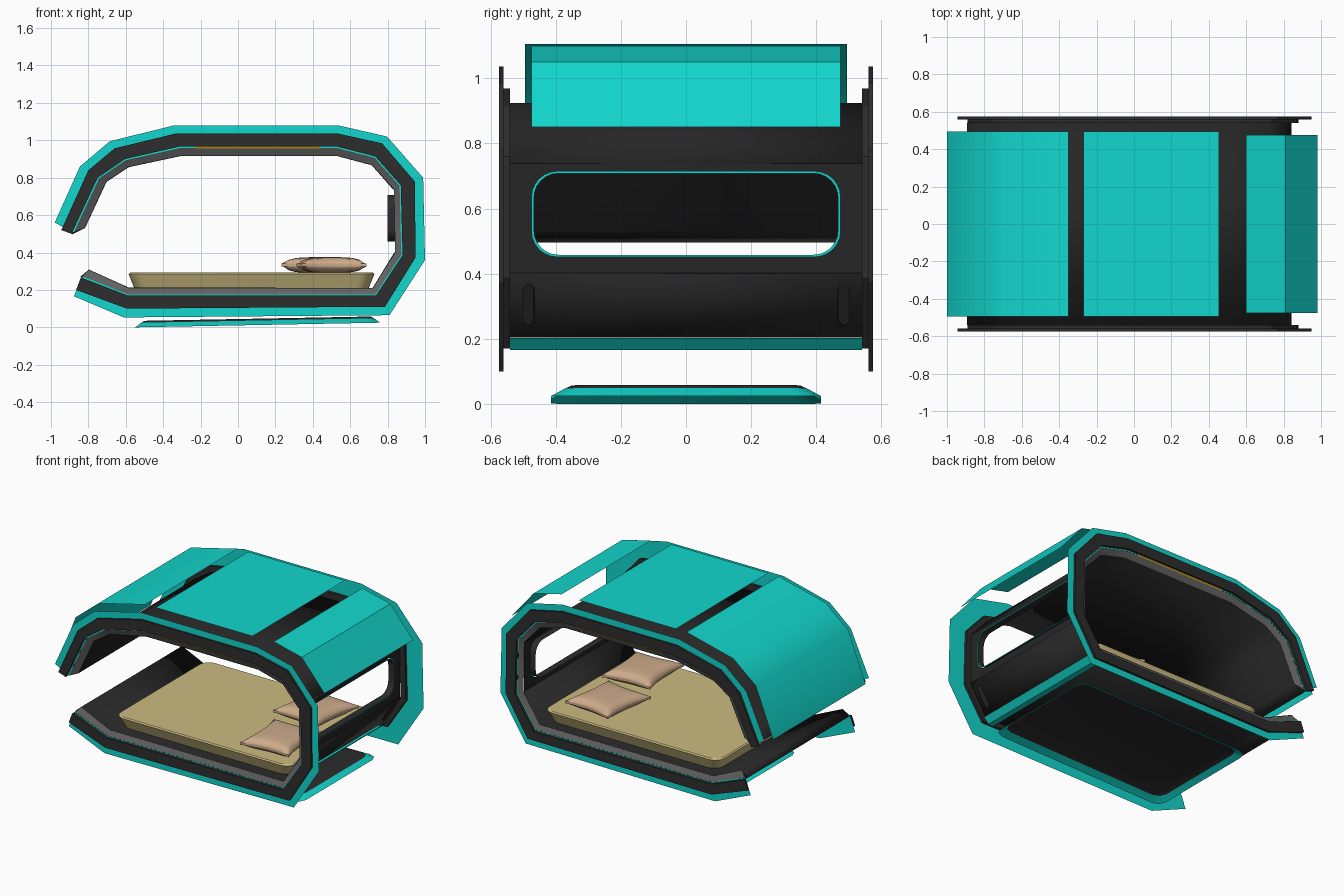
import bpy, bmesh, math

cube = bpy.data.objects.get("Cube")
if cube:
    bpy.data.objects.remove(cube)


def material(name, rgb):
    m = bpy.data.materials.new(name)
    m.use_nodes = True
    m.diffuse_color = (*rgb, 1)
    m.node_tree.nodes["Principled BSDF"].inputs["Base Color"].default_value = (*rgb, 1)
    return m


TEAL = material("teal", (0.006, 0.68, 0.61))
DARK = material("charcoal", (0.026, 0.026, 0.026))
SHELL = material("black shell", (0.019, 0.019, 0.019))
GREY = material("grey trim", (0.125, 0.125, 0.125))
TAN = material("mattress tan", (0.60, 0.50, 0.22))
PINK = material("pillow beige", (0.62, 0.41, 0.26))
YELLOW = material("amber light", (0.45, 0.28, 0.01))


def finish(name, bm, mats, thickness=0, angle=30):
    """Turn a bmesh into a shaded object."""
    bmesh.ops.recalc_face_normals(bm, faces=bm.faces)
    mesh = bpy.data.meshes.new(name)
    bm.to_mesh(mesh)
    bm.free()
    for m in mats:
        mesh.materials.append(m)
    ob = bpy.data.objects.new(name, mesh)
    bpy.context.collection.objects.link(ob)
    bpy.ops.object.select_all(action="DESELECT")
    ob.select_set(True)
    bpy.context.view_layer.objects.active = ob
    bpy.ops.object.shade_smooth_by_angle(angle=math.radians(angle))
    if thickness:
        mod = ob.modifiers.new("thickness", "SOLIDIFY")
        mod.thickness, mod.offset = thickness, 0
    return ob


def strip(name, rails, mats, wrap=False, closed=False, ends=False, fill=(), **kw):
    """Skin neighbouring rails; one material per gap, optional caps."""
    bm = bmesh.new()
    rows = [[bm.verts.new(p) for p in r] for r in rails]
    n = len(rows[0])
    for i in range(len(rows) if closed else len(rows) - 1):
        a, b = rows[i], rows[(i + 1) % len(rows)]
        for j in range(n if wrap else n - 1):
            k = (j + 1) % n
            f = bm.faces.new((a[j], a[k], b[k], b[j]))
            f.material_index = min(i, len(mats) - 1)
    if ends:
        bm.faces.new([r[0] for r in rows])
        bm.faces.new([r[-1] for r in rows])
    for i in fill:
        bm.faces.new(rows[i]).material_index = len(mats) - 1
    return finish(name, bm, mats, **kw)


def at(profile, y):
    return [(x, y, z) for x, z in profile]


def rounded(hw, hh, r, steps=6, square=False):
    """Rounded rectangle loop; square pushes the corner arcs out to sharp corners."""
    pts = []
    for q, (sx, sy) in enumerate(((1, 1), (-1, 1), (-1, -1), (1, -1))):
        for i in range(steps + 1):
            a = math.pi / 2 * (q + i / steps)
            c, s = math.cos(a), math.sin(a)
            m = max(abs(c), abs(s)) if square else 1
            pts.append((sx * (hw - r) + r * c / m, sy * (hh - r) + r * s / m))
    return pts


# Side profiles (x, z), from the upper open end clockwise to the lower one
TRIM = [(-.98, .56), (-.845, .86), (-.685, .995), (-.34, 1.08), (.535, 1.08), (.797, 1.02),
        (.99, .80), (1.0, .36), (.81, .065), (-.61, .053), (-.877, .166)]
OUTER = [(-.945, .52), (-.80, .84), (-.66, .957), (-.33, 1.037), (.53, 1.037), (.77, .984),
         (.945, .78), (.95, .374), (.786, .11), (-.594, .10), (-.866, .2)]
FRAME = [(-.89, .50), (-.75, .80), (-.604, .90), (-.305, .968), (.524, .968), (.733, .914),
         (.87, .76), (.88, .385), (.738, .17), (-.59, .17), (-.84, .267)]
INNER = [(-.82, .535), (-.706, .78), (-.585, .86), (-.305, .92), (.53, .92), (.717, .87),
         (.834, .738), (.84, .40), (.722, .208), (-.583, .208), (-.797, .305)]
LINE = [(fx + (ix - fx) * .17, fz + (iz - fz) * .17)
        for (fx, fz), (ix, iz) in zip(FRAME, INNER)]

# End frames on both sides
for side, s in (("front", -1), ("back", 1)):
    strip(side + "_frame", [at(OUTER, s * .575), at(OUTER, s * .56),
                            at(FRAME, s * .56), at(FRAME, s * .575)],
          [DARK], closed=True, ends=True)
    strip(side + "_teal_trim", [at(TRIM, s * .559), at(LINE, s * .559)], [TEAL])
    strip(side + "_grey_lip", [at(LINE, s * .558), at(INNER, s * .54)], [GREY])
    strip(side + "_frame_return", [at(FRAME, s * .56), at(FRAME, s * .54),
                                   at(INNER, s * .54)], [DARK])
    strip(side + "_light_strip", [[(-.23, s * .564, .967), (.44, s * .564, .967)],
                                  [(-.23, s * .562, .955), (.44, s * .562, .955)]], [YELLOW])

# Cabin shell: roof, floor and the wall with its window
HALF = .54
roof = FRAME[:1] + INNER[:7]
floor = INNER[7:] + FRAME[-1:]
strip("roof_shell", [at(roof, -HALF), at(roof, HALF)], [SHELL], thickness=.008)
strip("floor_shell", [at(floor, -HALF), at(floor, HALF)], [SHELL], thickness=.008)


def window_loop(x, hw, hh, r, square=False):
    return [(x, a, .583 + b) for a, b in rounded(hw, hh, r, square=square)]


strip("window_wall", [[(x, y, z - .014) for x, y, z in window_loop(.838, HALF, .169, .06, True)],
                      window_loop(.838, .475, .132, .08)], [SHELL], wrap=True)
strip("window_rim", [window_loop(.845, .475, .132, .08), window_loop(.845, .467, .125, .075),
                     window_loop(.80, .467, .125, .075)], [TEAL, DARK], wrap=True)

# Pill-shaped grips low on the window wall
for side, s in (("front", -1), ("back", 1)):
    loops = [[(.722 + (.097 + b) * .615 + off, s * .485 + a, .305 + b)
              for a, b in rounded(w, h, w * .95)]
             for off, w, h in ((.003, .02, .065), (.01, .016, .06))]
    strip(side + "_grip", loops, [DARK], wrap=True, fill=(1,))

# Teal strip under the window wall
skirt = [(.735, .203), (.70, .166), (.66, .166)]
strip("lower_skirt", [at(skirt, -HALF), at(skirt, HALF)], [TEAL])

# Floating outer panels
PANELS = {
    "open_end_panel": (.495, [(-1.0, .55), (-.87, .88), (-.70, 1.02), (-.35, 1.105)]),
    "roof_panel": (.495, [(-.27, 1.106), (.455, 1.106)]),
    "window_side_panel": (.475, [(.60, 1.10), (.81, 1.05), (.98, .85)]),
}
for name, (w, prof) in PANELS.items():
    strip(name, [at(prof, -w), at(prof, w)], [TEAL])


# Tilted tray below the floor
def tray_loop(hx, hy, z):
    return [(.105 + a, b, z + (a + .655) * .019) for a, b in rounded(hx, hy, .06, 2)]


strip("base_tray", [tray_loop(.655, .415, 0), tray_loop(.622, .372, .024),
                    tray_loop(.605, .35, .034)], [TEAL, DARK], wrap=True, fill=(2,))


# Mattress with flared sides and rounded corners
def mattress_loop(inset, z):
    return [(.072 + a, b, z) for a, b in rounded(.657 - inset, .49 - inset, .07)]


strip("mattress", [mattress_loop(.03, .21), mattress_loop(.004, .275), mattress_loop(0, .285),
                   mattress_loop(.008, .292)], [TAN], wrap=True, fill=(0, 3))


# Two soft pillows with pinched sides
def pillow(name, x, y, turn):
    bm = bmesh.new()
    bmesh.ops.create_cube(bm, size=2)
    bmesh.ops.subdivide_edges(bm, edges=bm.edges, cuts=13, use_grid_fill=True)
    for v in bm.verts:
        u, w, t = v.co
        puff = max(0, (1 - u ** 4) * (1 - w ** 4)) ** .45
        px = .175 * u * (1 - .14 * (1 - w * w))
        py = .20 * w * (1 - .14 * (1 - u * u))
        v.co = (x + px * math.cos(turn) - py * math.sin(turn),
                y + px * math.sin(turn) + py * math.cos(turn),
                .333 + t * (.008 + .034 * puff))
    finish(name, bm, [PINK], angle=80)


pillow("front_pillow", .50, -.25, .06)
pillow("back_pillow", .43, .22, -.12)
